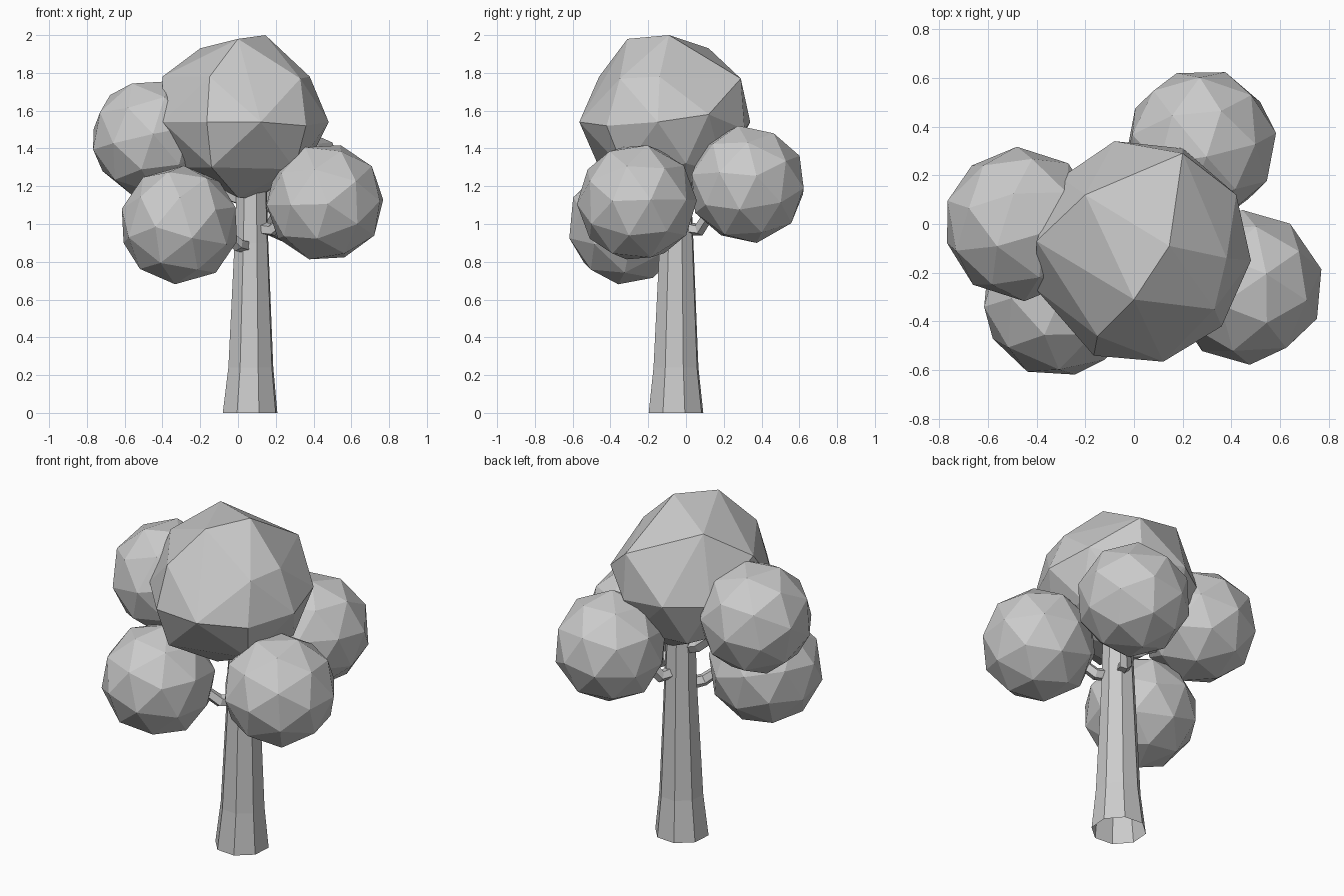
import bpy, bmesh, math
from mathutils import Vector, Matrix, Euler

if "Cube" in bpy.data.objects:
    bpy.data.objects.remove(bpy.data.objects["Cube"])


def finish(bm, name):
    bmesh.ops.recalc_face_normals(bm, faces=bm.faces)
    me = bpy.data.meshes.new(name)
    bm.to_mesh(me)
    bm.free()
    ob = bpy.data.objects.new(name, me)
    bpy.context.collection.objects.link(ob)
    return ob


def hull(name, points):
    """Coarse faceted lump wrapped around a handful of points."""
    bm = bmesh.new()
    for p in points:
        bm.verts.new(p)
    res = bmesh.ops.convex_hull(bm, input=bm.verts)
    loose = [v for v in bm.verts if not v.link_faces]
    bmesh.ops.delete(bm, geom=loose, context='VERTS')
    return finish(bm, name)


def foliage(name, centre, radius, angles):
    """Ball of 60 facets: icosahedron corners plus its pushed-out face centres."""
    bm = bmesh.new()
    bmesh.ops.create_icosphere(bm, subdivisions=1, radius=1)
    dirs = [v.co.normalized() for v in bm.verts]
    dirs += [f.calc_center_median().normalized() for f in bm.faces]
    bm.free()
    rot = Euler([math.radians(a) for a in angles]).to_matrix()
    return hull(name, [Vector(centre) + rot @ d * radius for d in dirs])


def limb(name, path, radii, sides, phase=0.0):
    """Open tapering tube with flat sides along a path."""
    bm = bmesh.new()
    pts = [Vector(p) for p in path]
    rings = []
    for i, p in enumerate(pts):
        d = (pts[min(i + 1, len(pts) - 1)] - pts[max(i - 1, 0)]).normalized()
        if i == 0 and sides > 5:
            d = Vector((0, 0, 1))
        q = Vector((0, 0, 1)).rotation_difference(d)
        ring = []
        for k in range(sides):
            a = math.radians(phase) + math.tau * k / sides
            v = Vector((math.cos(a), math.sin(a), 0)) * radii[i]
            ring.append(bm.verts.new(p + q @ v))
        rings.append(ring)
    for a, b in zip(rings, rings[1:]):
        for k in range(sides):
            n = (k + 1) % sides
            bm.faces.new((a[k], a[n], b[n], b[k]))
    return finish(bm, name)


# Trunk, open at the foot
limb("trunk",
     [(0.064, -0.053, 0), (0.068, -0.053, 0.24), (0.071, -0.05, 0.9), (0.072, -0.055, 1.3)],
     [0.152, 0.125, 0.094, 0.08], 8, 18)

# Large uneven crown: top, shoulder, waist, underside
hull("crown_foliage", [
    (0, -.31, 1.98), (.145, -.09, 2.0), (-.2, .12, 1.93),
    (-.15, -.46, 1.78), (.33, -.35, 1.77), (.38, -.14, 1.78), (-.4, -.07, 1.78), (.2, .29, 1.77),
    (-.165, -.54, 1.54), (.12, -.565, 1.54), (-.4, -.27, 1.54), (.36, -.42, 1.52),
    (.48, -.15, 1.54), (.42, .12, 1.58), (-.08, .34, 1.54), (-.3, .19, 1.54), (.2, .31, 1.5),
    (-.14, -.46, 1.3), (.3, -.33, 1.29), (.2, .2, 1.27), (-.31, -.1, 1.3), (.37, 0, 1.32),
    (-.14, .19, 1.28), (0, -.2, 1.14), (.1, 0, 1.13)])

# Smaller foliage balls
foliage("left_foliage", (-0.465, 0.0, 1.455), 0.318, (12, 15, 20))
foliage("front_left_foliage", (-0.31, -0.315, 0.995), 0.318, (-10, 42, 0))
foliage("right_foliage", (0.46, -0.26, 1.115), 0.318, (30, -12, 50))
foliage("back_foliage", (0.275, 0.325, 1.21), 0.315, (8, 30, 75))

# Branches from the trunk into the side balls
r = [0.038, 0.036, 0.032, 0.028]
limb("front_left_branch", [(0.06, -0.08, 0.88), (0.0, -0.17, 0.89),
                           (-0.08, -0.22, 0.96), (-0.25, -0.3, 1.0)], r, 5)
limb("right_branch", [(0.08, -0.07, 0.98), (0.18, -0.11, 0.97),
                      (0.25, -0.15, 1.03), (0.4, -0.24, 1.1)], r, 5)
limb("back_branch", [(0.08, -0.02, 0.98), (0.12, 0.07, 0.97),
                     (0.17, 0.12, 1.05), (0.25, 0.28, 1.18)], r, 5)
limb("left_branch", [(0.05, -0.05, 1.12), (-0.06, -0.04, 1.16),
                     (-0.2, -0.02, 1.28), (-0.4, 0.0, 1.4)], r, 5)
